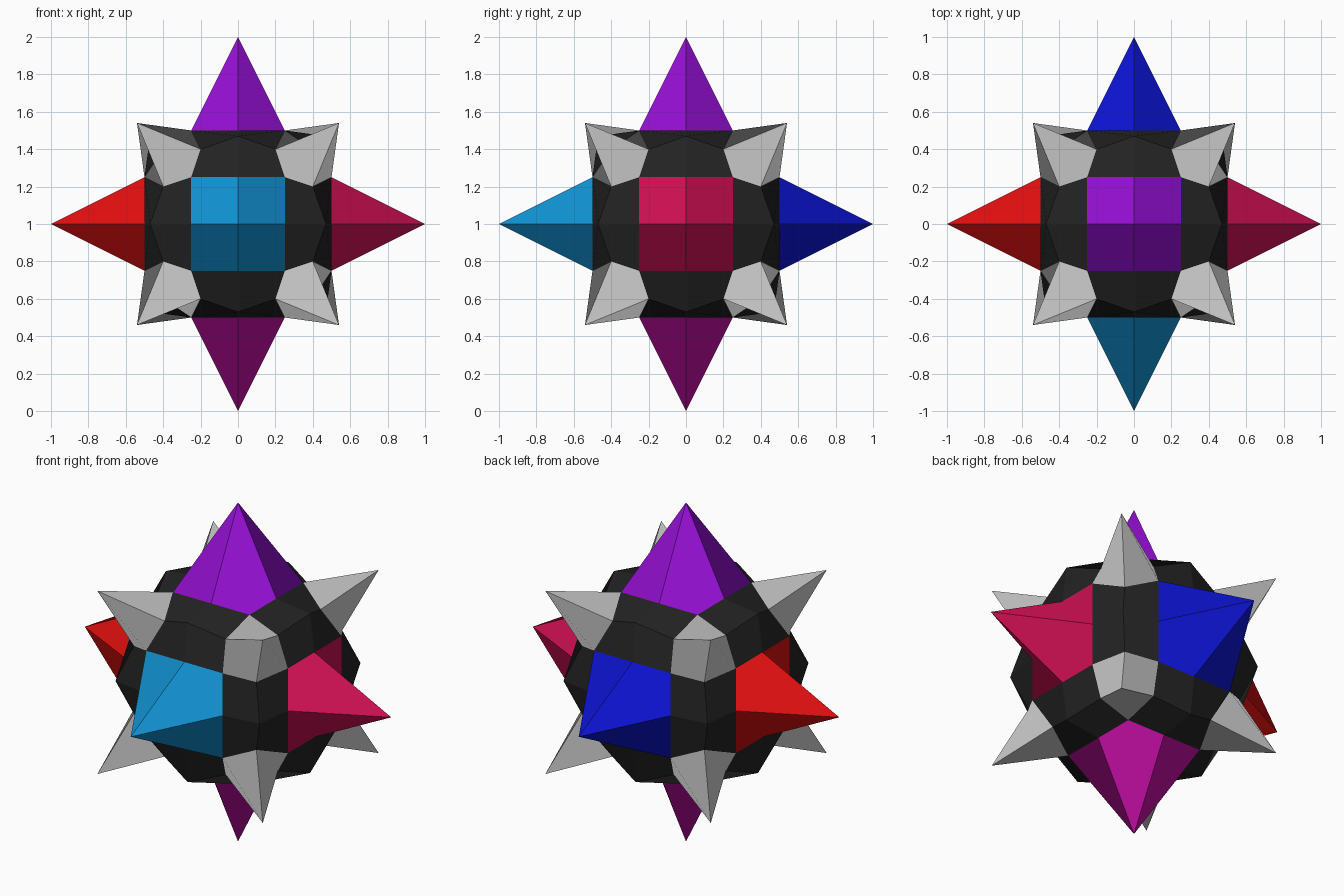
import bpy
import bmesh
from mathutils import Vector

if "Cube" in bpy.data.objects:
    bpy.data.objects.remove(bpy.data.objects["Cube"])

CENTRE = Vector((0, 0, 1))

# outward normal, face colour and name for the six sides
SIDES = [
    ("right_spike", (1, 0, 0), (0.66, 0.005, 0.09)),
    ("left_spike", (-1, 0, 0), (0.80, 0.005, 0.005)),
    ("back_spike", (0, 1, 0), (0.004, 0.007, 0.68)),
    ("front_spike", (0, -1, 0), (0.006, 0.30, 0.68)),
    ("top_spike", (0, 0, 1), (0.31, 0.005, 0.68)),
    ("bottom_spike", (0, 0, -1), (0.55, 0.004, 0.37)),
]

# one quadrant of one side, as (across, up, out) points
CORNER = (0.25, 0.25, 0.5)
MID_A, MID_B = (0.25, 0, 0.5), (0, 0.25, 0.5)
RIM_A, RIM_B = (0.4, 0.2, 0.4), (0.2, 0.4, 0.4)
EDGE_A, EDGE_B = (0.47, 0, 0.47), (0, 0.47, 0.47)
TIP = (0.54, 0.54, 0.54)
APEX = (0, 0, 1)

SPIKE = [[CORNER, MID_B, APEX, MID_A]]
STUD = [[CORNER, RIM_A, TIP, RIM_B]]
SHELL = [[CORNER, MID_A, EDGE_A, RIM_A], [CORNER, RIM_B, EDGE_B, MID_B]]


def add_side(bm, normal, quads, turn=True):
    """Repeat the quadrant quads four times around one side."""
    n = Vector(normal)
    upright = normal[2] == 0
    v = Vector((0, 0, 1)) if upright else Vector((0, normal[2], 0))
    u = v.cross(n)
    for su in (1, -1):
        for sv in (1, -1):
            for quad in quads:
                pts = list(quad)
                if su * sv < 0:
                    pts = [pts[0], pts[3], pts[2], pts[1]]
                # alternate the fold direction of the bent quads
                if turn and (su * sv > 0) == upright:
                    pts = pts[1:] + pts[:1]
                bm.faces.new([bm.verts.new(CENTRE + u * (su * a) + v * (sv * b) + n * c)
                              for a, b, c in pts])


def finish(bm, name, color=None):
    bmesh.ops.remove_doubles(bm, verts=bm.verts, dist=0.001)
    mesh = bpy.data.meshes.new(name)
    bm.to_mesh(mesh)
    bm.free()
    obj = bpy.data.objects.new(name, mesh)
    bpy.context.collection.objects.link(obj)
    if color:
        mat = bpy.data.materials.new(name + "_colour")
        mat.diffuse_color = (*color, 1)
        mat.use_nodes = True
        mat.node_tree.nodes["Principled BSDF"].inputs["Base Color"].default_value = mat.diffuse_color
        mesh.materials.append(mat)


# six coloured spikes
for name, normal, color in SIDES:
    bm = bmesh.new()
    add_side(bm, normal, SPIKE)
    finish(bm, name, color)

# dark faceted shell between the spikes
bm = bmesh.new()
for _, normal, _ in SIDES:
    add_side(bm, normal, SHELL, turn=False)
finish(bm, "dark_shell", (0.016, 0.016, 0.016))

# eight grey corner studs
bm = bmesh.new()
for _, normal, _ in SIDES:
    add_side(bm, normal, STUD)
finish(bm, "corner_studs")
